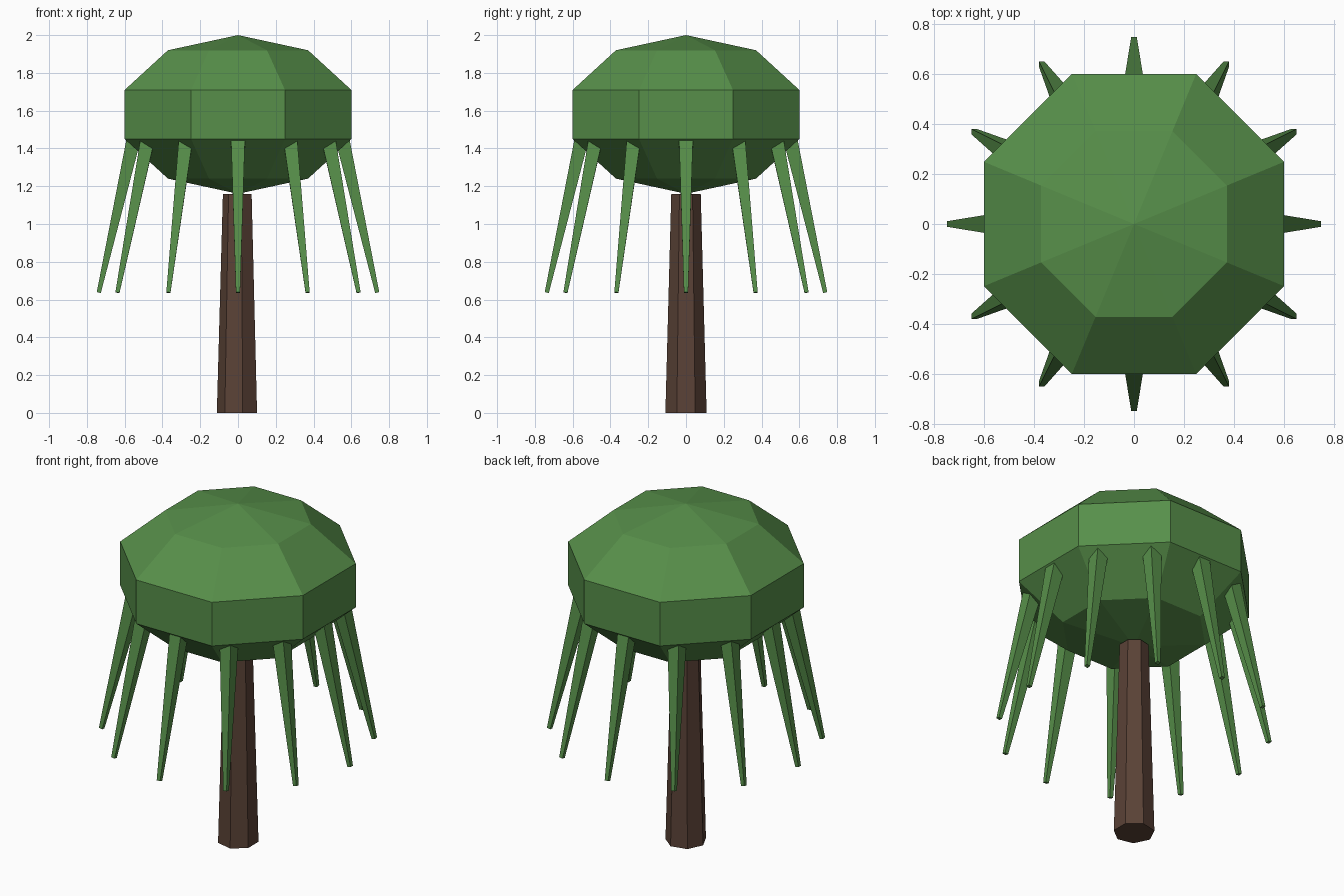
import bpy
import math
from mathutils import Vector, Matrix

if "Cube" in bpy.data.objects:
    bpy.data.objects.remove(bpy.data.objects["Cube"], do_unlink=True)


def make_material(name, colour):
    mat = bpy.data.materials.new(name)
    mat.use_nodes = True
    mat.diffuse_color = (*colour, 1)
    mat.node_tree.nodes["Principled BSDF"].inputs["Base Color"].default_value = (*colour, 1)
    return mat


leaf_green = make_material("leaf green", (0.095, 0.275, 0.068))
bark_brown = make_material("bark brown", (0.102, 0.054, 0.037))


def finish(name, mat):
    obj = bpy.context.object
    obj.name = obj.data.name = name
    obj.data.materials.append(mat)
    return obj


def tapered_prism(name, mat, sides, base, end, base_radius, end_radius, turn=0.0):
    """Tapered prism between two points, tilted without twisting."""
    axis = end - base
    bpy.ops.mesh.primitive_cone_add(vertices=sides, radius1=base_radius,
                                    radius2=end_radius, depth=axis.length)
    obj = finish(name, mat)
    tilt = Vector((0, 0, 1)).rotation_difference(axis).to_matrix().to_4x4()
    obj.data.transform(Matrix.Translation((base + end) / 2) @ tilt
                       @ Matrix.Rotation(turn, 4, "Z"))
    return obj


# Seven-sided trunk with one corner toward -x
tapered_prism("trunk", bark_brown, 7, Vector((0, 0, 0)), Vector((0, 0, 1.16)),
              0.112, 0.08, math.pi / 2)

# Faceted canopy, a squashed eight-sided sphere
bpy.ops.mesh.primitive_uv_sphere_add(segments=8, ring_count=5, radius=1)
canopy = finish("canopy", leaf_green)
canopy.data.transform(Matrix.Translation((0, 0, 1.58))
                      @ Matrix.Diagonal((0.683, 0.683, 0.42, 1))
                      @ Matrix.Rotation(math.pi / 8, 4, "Z"))

# Ring of hanging fronds, square in section and leaning outward
for i in range(12):
    a = math.tau * i / 12
    out = Vector((math.cos(a), math.sin(a), 0))
    tip = out * 0.737 + Vector((0, 0, 0.637))
    root = out * 0.55 + Vector((0, 0, 1.46))
    tapered_prism(f"frond_{i + 1}", leaf_green, 4, tip, root,
                  0.0155, 0.053, math.pi / 4)
